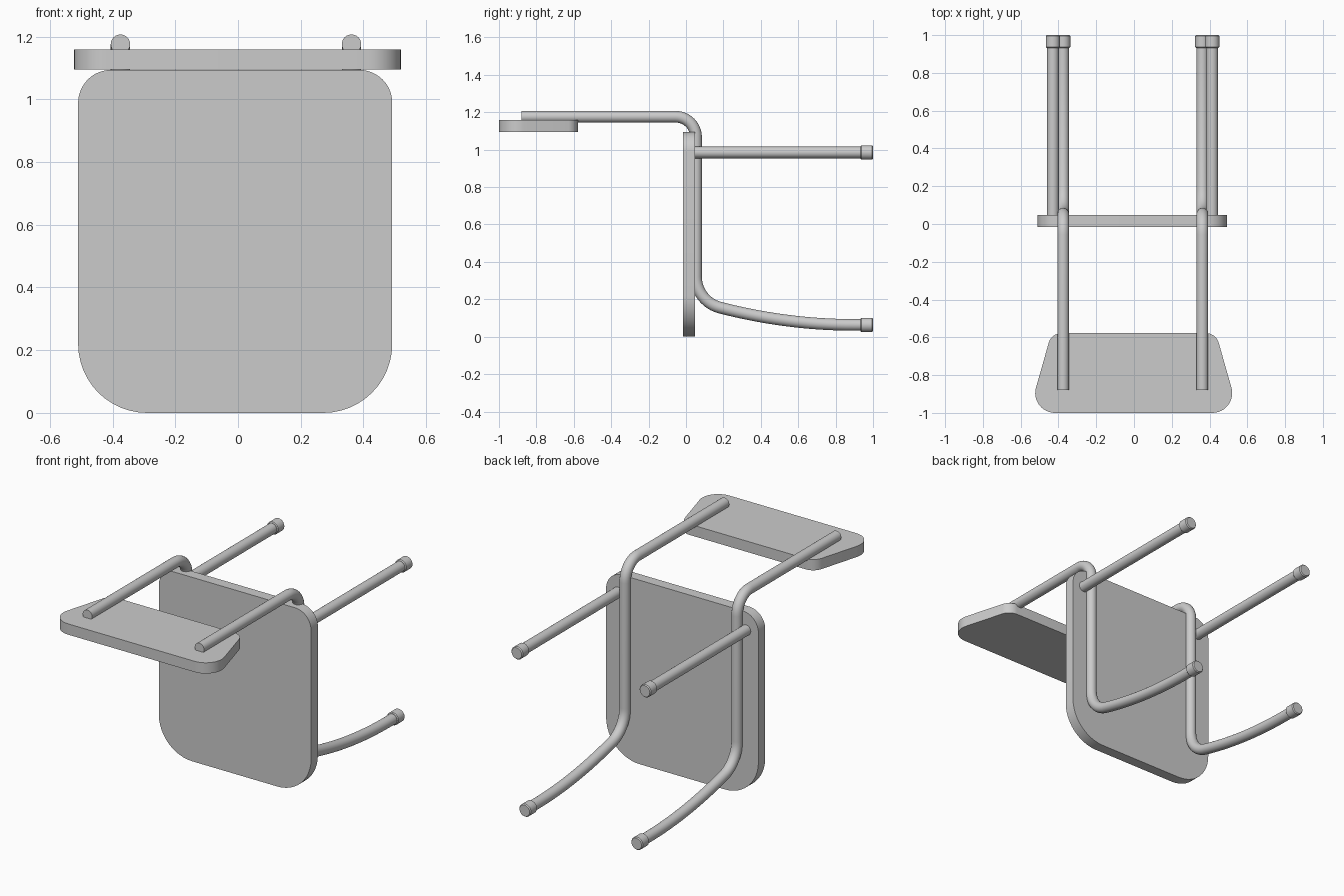
import bpy, bmesh, math
from mathutils import Vector

if "Cube" in bpy.data.objects:
    bpy.data.objects.remove(bpy.data.objects["Cube"])


def finish(name, bm):
    bmesh.ops.recalc_face_normals(bm, faces=bm.faces)
    me = bpy.data.meshes.new(name)
    bm.to_mesh(me)
    bm.free()
    ob = bpy.data.objects.new(name, me)
    bpy.context.collection.objects.link(ob)
    bpy.ops.object.select_all(action='DESELECT')
    ob.select_set(True)
    bpy.context.view_layer.objects.active = ob
    bpy.ops.object.shade_smooth_by_angle(angle=math.radians(35))
    return ob


def rounded(corners, steps=12):
    """Outline of a convex polygon (x, y, radius) with filleted corners."""
    out = []
    n = len(corners)
    for i, (x, y, r) in enumerate(corners):
        p = Vector((x, y))
        a = (Vector(corners[i - 1][:2]) - p).normalized()
        b = (Vector(corners[(i + 1) % n][:2]) - p).normalized()
        half = a.angle(b) / 2
        c = p + (a + b).normalized() * (r / math.sin(half))
        v0 = p + a * (r / math.tan(half)) - c
        v1 = p + b * (r / math.tan(half)) - c
        sweep = math.pi - 2 * half
        for k in range(steps + 1):
            t = k / steps
            out.append(c + (v0 * math.sin((1 - t) * sweep) + v1 * math.sin(t * sweep)) / math.sin(sweep))
    return out


def slab(name, outline, place, depth):
    """Extrude a flat outline; place maps 2D points to 3D."""
    bm = bmesh.new()
    f = bm.faces.new([bm.verts.new(place(p)) for p in outline])
    g = bmesh.ops.extrude_face_region(bm, geom=[f])
    bmesh.ops.translate(bm, vec=depth, verts=[v for v in g['geom'] if isinstance(v, bmesh.types.BMVert)])
    return finish(name, bm)


def tube(name, x, path, radii, sides=24):
    """Sweep a circle along a path lying in the y-z plane."""
    bm = bmesh.new()
    rings = []
    for i, (p, r) in enumerate(zip(path, radii)):
        a = Vector(path[max(i - 1, 0)])
        b = Vector(path[min(i + 1, len(path) - 1)])
        d = (b - a).normalized()
        ring = []
        for k in range(sides):
            t = 2 * math.pi * k / sides
            s = r * math.sin(t)
            ring.append(bm.verts.new((x + r * math.cos(t), p[0] - d.y * s, p[1] + d.x * s)))
        rings.append(ring)
    for p, q in zip(rings, rings[1:]):
        for k in range(sides):
            j = (k + 1) % sides
            bm.faces.new((p[k], p[j], q[j], q[k]))
    bm.faces.new(rings[0])
    bm.faces.new(rings[-1])
    return finish(name, bm)


def arc(cy, cz, r, a0, a1, n=12):
    return [(cy + r * math.cos(math.radians(a0 + (a1 - a0) * k / n)),
             cz + r * math.sin(math.radians(a0 + (a1 - a0) * k / n))) for k in range(n + 1)]


# Seat panel (standing upright)
slab("seat", rounded([(-0.51, 0, 0.22), (0.492, 0, 0.22), (0.492, 1.094, 0.105), (-0.51, 1.094, 0.105)]),
     lambda p: (p.x, -0.016, p.y), (0, 0.064, 0))

# Backrest panel
slab("backrest", rounded([(-0.557, -1, 0.105), (0.554, -1, 0.105), (0.434, -0.578, 0.07), (-0.437, -0.578, 0.07)]),
     lambda p: (p.x, p.y, 1.095), (0, 0, 0.064))

# Bent frame tube: backrest post, seat rail and curved back leg in one path
R = 0.031
frame = [(-0.88, 1.176)] + arc(-0.056, 1.066, 0.11, 90, 0) + arc(0.224, 0.32, 0.17, 180, 255)
y0, z0 = frame[-1]
for k in range(1, 17):
    y = y0 + (0.95 - y0) * k / 16
    frame.append((y, 0.063 + (z0 - 0.063) * max(0, (0.9 - y) / (0.9 - y0)) ** 2))


def cap(name, x, z):
    ys = (0.933, 0.938, 0.994, 1.0)
    tube(name, x, [(y, z) for y in ys], (0.033, 0.038, 0.038, 0.033))


for side, xf, xl in (("left", -0.375, -0.429), ("right", 0.362, 0.414)):
    tube("frame_tube_" + side, xf, frame, [R] * len(frame))
    tube("front_leg_" + side, xl, [(0.04, 0.985), (0.95, 0.985)], [R, R])
    # Foot caps
    cap("back_foot_" + side, xf, 0.063)
    cap("front_foot_" + side, xl, 0.985)
